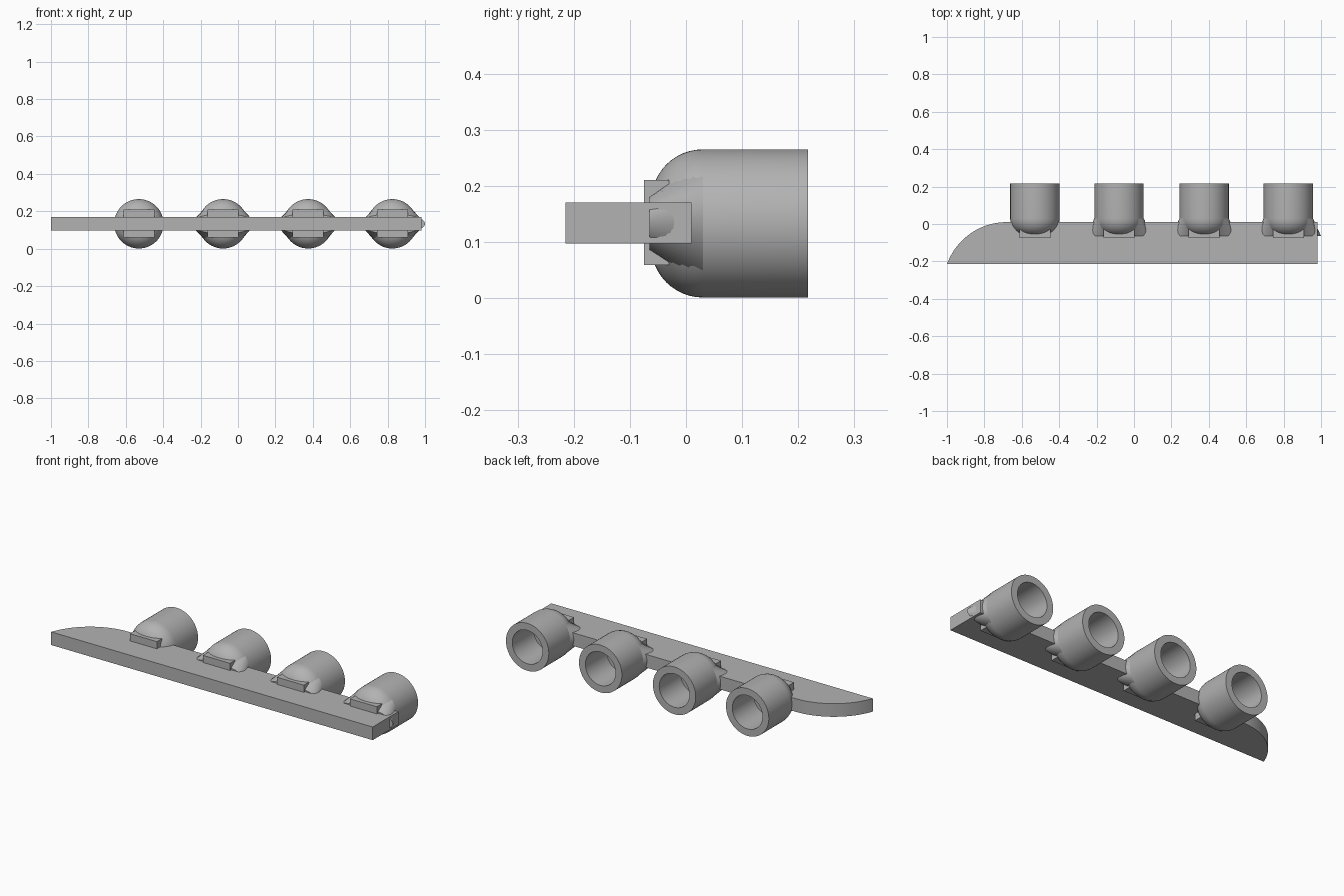
import bpy, bmesh, math

if "Cube" in bpy.data.objects:
    bpy.data.objects.remove(bpy.data.objects["Cube"])

grey = bpy.data.materials.new("plain_grey")
grey.diffuse_color = (0.45, 0.45, 0.45, 1)
grey.use_nodes = True
grey.node_tree.nodes["Principled BSDF"].inputs["Base Color"].default_value = grey.diffuse_color

ZC = 0.133          # height of the cup axes
R = 0.132           # cup outer radius
SEG = 64


def finish(name, bm, loc=(0, 0, 0), smooth=True):
    bmesh.ops.recalc_face_normals(bm, faces=bm.faces)
    me = bpy.data.meshes.new(name)
    bm.to_mesh(me)
    bm.free()
    ob = bpy.data.objects.new(name, me)
    ob.location = loc
    me.materials.append(grey)
    bpy.context.collection.objects.link(ob)
    if smooth:
        bpy.ops.object.select_all(action='DESELECT')
        ob.select_set(True)
        bpy.context.view_layer.objects.active = ob
        bpy.ops.object.shade_smooth_by_angle(angle=math.radians(30))
    return ob


def loft(rings):
    """Bridge rings given as (y, half width, half height), capping both ends."""
    bm = bmesh.new()
    loops = []
    for y, a, b in rings:
        loops.append([bm.verts.new((a * math.cos(2 * math.pi * i / SEG), y,
                                    b * math.sin(2 * math.pi * i / SEG)))
                      for i in range(SEG)])
    for p, q in zip(loops, loops[1:]):
        for i in range(SEG):
            j = (i + 1) % SEG
            bm.faces.new((p[i], p[j], q[j], q[i]))
    bm.faces.new(loops[0])
    bm.faces.new(loops[-1])
    return bm


# Flat handle plate with one rounded end
outline = [(-1, -0.215), (0.98, -0.215), (0.98, 0.01)]
start, end = math.radians(90), math.radians(160.2)
for i in range(25):
    t = start + (end - start) * i / 24
    outline.append((-0.68 + 0.34 * math.cos(t), -0.33 + 0.34 * math.sin(t)))
outline.pop()
bm = bmesh.new()
face = bm.faces.new([bm.verts.new((x, y, 0.097)) for x, y in outline])
ext = bmesh.ops.extrude_face_region(bm, geom=[face])
top = [g for g in ext["geom"] if isinstance(g, bmesh.types.BMVert)]
bmesh.ops.translate(bm, verts=top, vec=(0, 0, 0.073))
finish("handle_plate", bm)

# Cup profile: rounded closed front, open hollow back
FIL = 0.092
cup_rings = []
for i in range(13):
    t = math.pi / 2 * i / 12
    r = R - FIL + FIL * math.sin(t)
    cup_rings.append((0.03 - FIL * math.cos(t), r, r))
cup_rings += [(0.217, R, R), (0.217, 0.093, 0.093), (0.03, 0.093, 0.093)]

for n, x in enumerate((-0.53, -0.08, 0.375, 0.825), 1):
    finish(f"cup_{n}", loft(cup_rings), (x, 0, ZC))

    # Small retaining block across the cup front
    bm = bmesh.new()
    bmesh.ops.create_cube(bm, size=1)
    bmesh.ops.scale(bm, vec=(0.166, 0.045, 0.151), verts=bm.verts)
    finish(f"front_block_{n}", bm, (x, -0.0525, 0.1345), smooth=False)

    # Flared collar blending the cup into the plate
    if n > 1:
        finish(f"collar_{n}", loft([(-0.065, 0.175, 0.053), (0.03, R, R)]), (x, 0, ZC))
